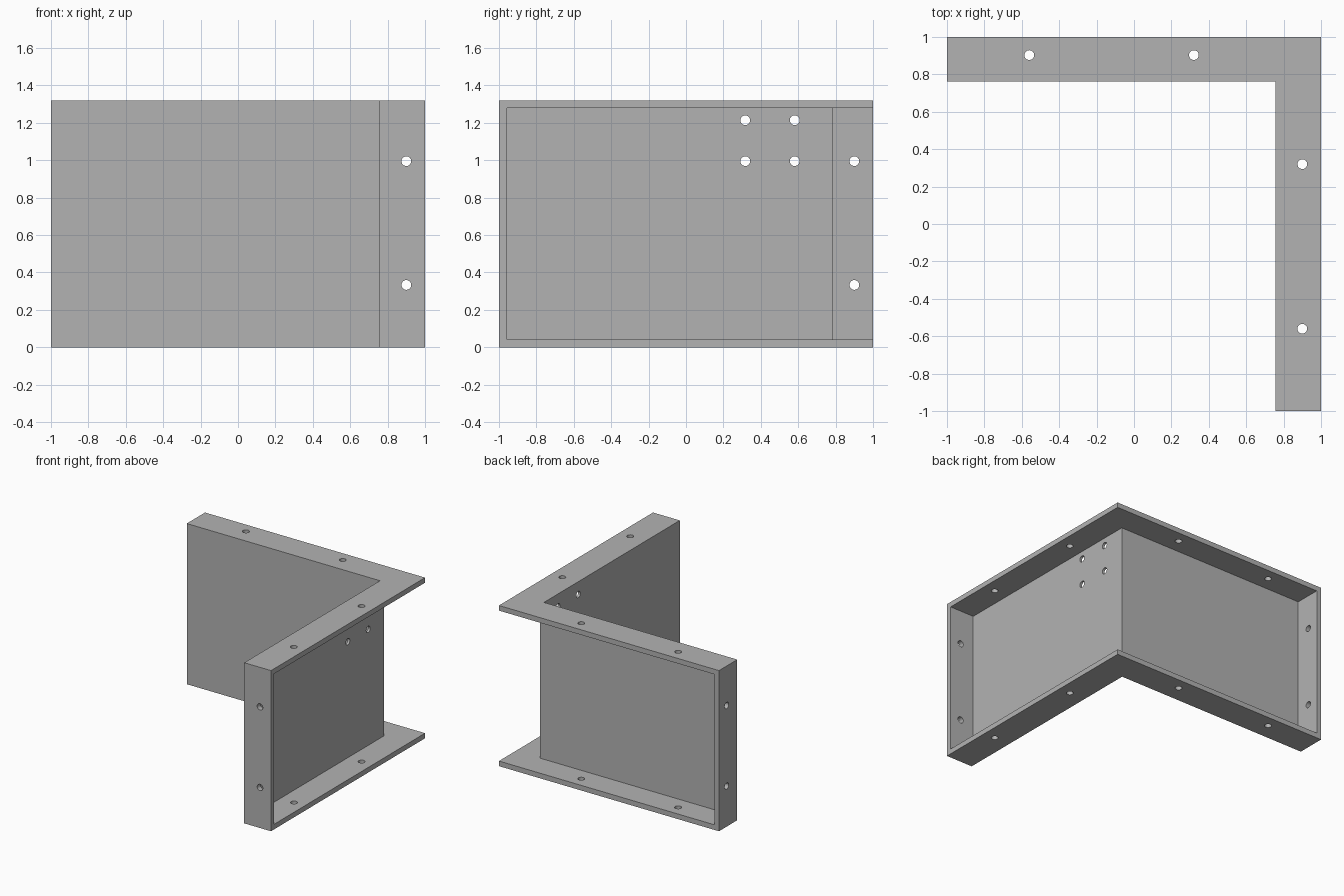
import bpy, bmesh, math
from mathutils import Vector

cube = bpy.data.objects.get("Cube")
if cube:
    bpy.data.objects.remove(cube, do_unlink=True)

HEIGHT, FLANGE, HOLE_RADIUS = 1.32, 0.042, 0.026
INNER_X, INNER_Y, WEB = 0.757, 0.763, 0.02

grey = bpy.data.materials.new("plain grey")
grey.use_nodes = True
grey.diffuse_color = (0.45, 0.45, 0.45, 1)
grey.node_tree.nodes["Principled BSDF"].inputs["Base Color"].default_value = (0.45, 0.45, 0.45, 1)


def make_object(name, bm):
    bmesh.ops.recalc_face_normals(bm, faces=bm.faces)
    mesh = bpy.data.meshes.new(name)
    bm.to_mesh(mesh)
    bm.free()
    mesh.materials.append(grey)
    obj = bpy.data.objects.new(name, mesh)
    bpy.context.collection.objects.link(obj)
    return obj


def corner_prism(name, start, inner_x, inner_y, outer, bottom, top):
    """L-shaped plan, extruded upwards."""
    plan = [(start, inner_y), (inner_x, inner_y), (inner_x, start),
            (outer, start), (outer, outer), (start, outer)]
    bm = bmesh.new()
    face = bm.faces.new([bm.verts.new((x, y, bottom)) for x, y in plan])
    extruded = bmesh.ops.extrude_face_region(bm, geom=[face])["geom"]
    verts = [v for v in extruded if isinstance(v, bmesh.types.BMVert)]
    bmesh.ops.translate(bm, verts=verts, vec=(0, 0, top - bottom))
    return make_object(name, bm)


def add_drill(bm, centre, axis, length):
    verts = bmesh.ops.create_cone(bm, cap_ends=True, segments=32, radius1=HOLE_RADIUS,
                                  radius2=HOLE_RADIUS, depth=length)["verts"]
    turn = Vector((0, 0, 1)).rotation_difference(Vector(axis)).to_matrix()
    bmesh.ops.rotate(bm, verts=verts, matrix=turn)
    bmesh.ops.translate(bm, verts=verts, vec=centre)


# Solid corner body, and the channel hollowed from its outer sides
body = corner_prism("corner_bracket", -1, INNER_X, INNER_Y, 1, 0, HEIGHT)
channel = corner_prism("channel_cutter", -1 + FLANGE, INNER_X + WEB, INNER_Y + WEB,
                       1.5, FLANGE, HEIGHT - FLANGE)

# Bolt holes
bm = bmesh.new()
for along in (-0.56, 0.32):                      # top and bottom flanges
    add_drill(bm, (along, 0.903, HEIGHT / 2), (0, 0, 1), 2)
    add_drill(bm, (0.9, along, HEIGHT / 2), (0, 0, 1), 2)
for z in (0.333, 0.995):                         # end flanges
    add_drill(bm, (-1, 0.9, z), (1, 0, 0), 0.2)
    add_drill(bm, (0.9, -1, z), (0, 1, 0), 0.2)
for y in (0.317, 0.581):                         # cluster in the left web
    for z in (0.995, 1.214):
        add_drill(bm, (INNER_X, y, z), (1, 0, 0), 0.12)
drills = make_object("hole_cutter", bm)

# Cut the body, then discard the cutters
for cutter in (channel, drills):
    cut = body.modifiers.new(cutter.name, "BOOLEAN")
    cut.operation, cut.solver, cut.object = "DIFFERENCE", "EXACT", cutter
    cutter.hide_render = True
bpy.context.view_layer.update()
result = body.evaluated_get(bpy.context.evaluated_depsgraph_get())
finished = bpy.data.meshes.new_from_object(result)
body.modifiers.clear()
body.data = finished
for cutter in (channel, drills):
    bpy.data.objects.remove(cutter, do_unlink=True)

# Smooth hole walls, crisp edges elsewhere
bpy.ops.object.select_all(action="DESELECT")
body.select_set(True)
bpy.context.view_layer.objects.active = body
bpy.ops.object.shade_smooth_by_angle(angle=math.radians(30))
